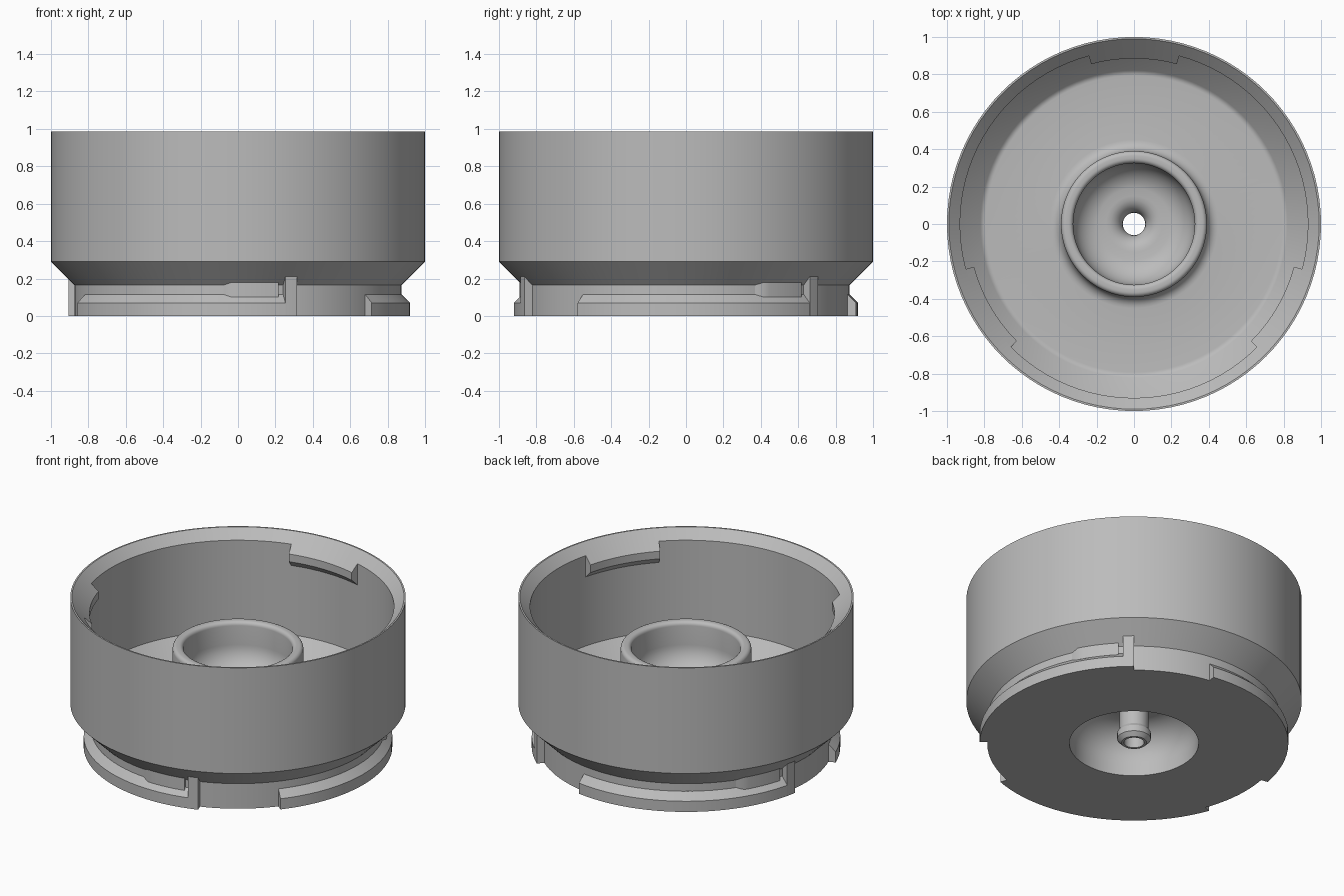
import bpy, bmesh
from math import sin, cos, radians, pi

cube = bpy.data.objects.get("Cube")
if cube:
    bpy.data.objects.remove(cube, do_unlink=True)

grey = bpy.data.materials.new("plain grey")
grey.use_nodes = True
colour = (0.5, 0.5, 0.5, 1)
grey.diffuse_color = colour
grey.node_tree.nodes["Principled BSDF"].inputs["Base Color"].default_value = colour


def arc(r, z, radius, start, end, steps=6):
    """Points (r, z) along a circular arc of a profile, angles in degrees."""
    angles = [radians(start + (end - start) * i / steps) for i in range(steps + 1)]
    return [(r + radius * cos(a), z + radius * sin(a)) for a in angles]


def sweep(name, profile, start=0, end=360, steps=96, ramp=0, smooth=30):
    """Turn a closed (r, z) profile about z; ramp grows the first steps radially."""
    full = end - start == 360
    bm = bmesh.new()
    rings = []
    inner = min(r for r, z in profile)
    for i in range(steps if full else steps + 1):
        a = radians(start + (end - start) * i / steps)
        grow = min(1, (i + 0.5) / (ramp + 0.5)) if ramp else 1
        ring = []
        for r, z in profile:
            rr = inner + (r - inner) * grow
            ring.append(bm.verts.new((rr * cos(a), rr * sin(a), z)))
        rings.append(ring)
    pairs = list(zip(rings, rings[1:]))
    if full:
        pairs.append((rings[-1], rings[0]))
    n = len(profile)
    for p, q in pairs:
        for j in range(n):
            k = (j + 1) % n
            bm.faces.new((p[j], q[j], q[k], p[k]))
    if not full:
        bm.faces.new(rings[0])
        bm.faces.new(list(reversed(rings[-1])))
    bmesh.ops.recalc_face_normals(bm, faces=bm.faces)
    mesh = bpy.data.meshes.new(name)
    bm.to_mesh(mesh)
    bm.free()
    mesh.materials.append(grey)
    obj = bpy.data.objects.new(name, mesh)
    bpy.context.collection.objects.link(obj)
    bpy.ops.object.select_all(action='DESELECT')
    obj.select_set(True)
    bpy.context.view_layer.objects.active = obj
    bpy.ops.object.shade_smooth_by_angle(angle=radians(smooth))
    return obj


# Cup body: outside wall, bevelled rim, inside wall and floor
profile = [(0.385, 0), (0.875, 0), (0.875, 0.165), (1, 0.29), (1, 0.985),
           (0.99, 0.985), (0.93, 0.925), (0.93, 0.33)]
profile += arc(0.793, 0.25, 0.04, -45, -90, 4)
# Raised collar with a rounded lip
profile += arc(0.45, 0.27, 0.06, -90, -180)
profile += arc(0.365, 0.645, 0.025, 0, 90, 5)
profile += arc(0.35, 0.645, 0.025, 90, 180, 5)
# Bowl and the funnel to the centre hole
profile += arc(0.165, 0.52, 0.16, 0, -80, 10)
profile += arc(0.15, 0.27, 0.09, 90, 180)
# Hollow stem with a flared tip
profile += [(0.06, 0.005), (0.075, 0.005), (0.1, 0.03), (0.1, 0.07), (0.087, 0.09)]
# Domed cavity underneath
profile += [(0.087, 0.28)]
profile += arc(0.185, 0.09, 0.2, 90, 0, 8)
sweep("cup_body", profile)

# Bayonet parts, repeated three times around the axis
lug = [(0.86, 0), (0.92, 0), (0.92, 0.07), (0.875, 0.115), (0.86, 0.115)]
stop = [(0.86, 0), (0.92, 0), (0.92, 0.21), (0.86, 0.21)]
bump = [(0.865, 0.1), (0.89, 0.1), (0.89, 0.18), (0.865, 0.18)]
tab = [(0.94, 0.925), (0.93, 0.925), (0.885, 0.88), (0.885, 0.83),
       (0.93, 0.785), (0.94, 0.785)]
for i in range(3):
    turn = 120 * i
    number = str(i + 1)
    sweep("locking_lug_" + number, lug, turn - 39, turn + 47, 23)
    sweep("lug_stop_" + number, stop, turn + 46, turn + 50, 2)
    sweep("catch_bump_" + number, bump, turn + 24, turn + 44, 10, ramp=2)
    sweep("inner_tab_" + number, tab, turn + 75, turn + 105, 8)
